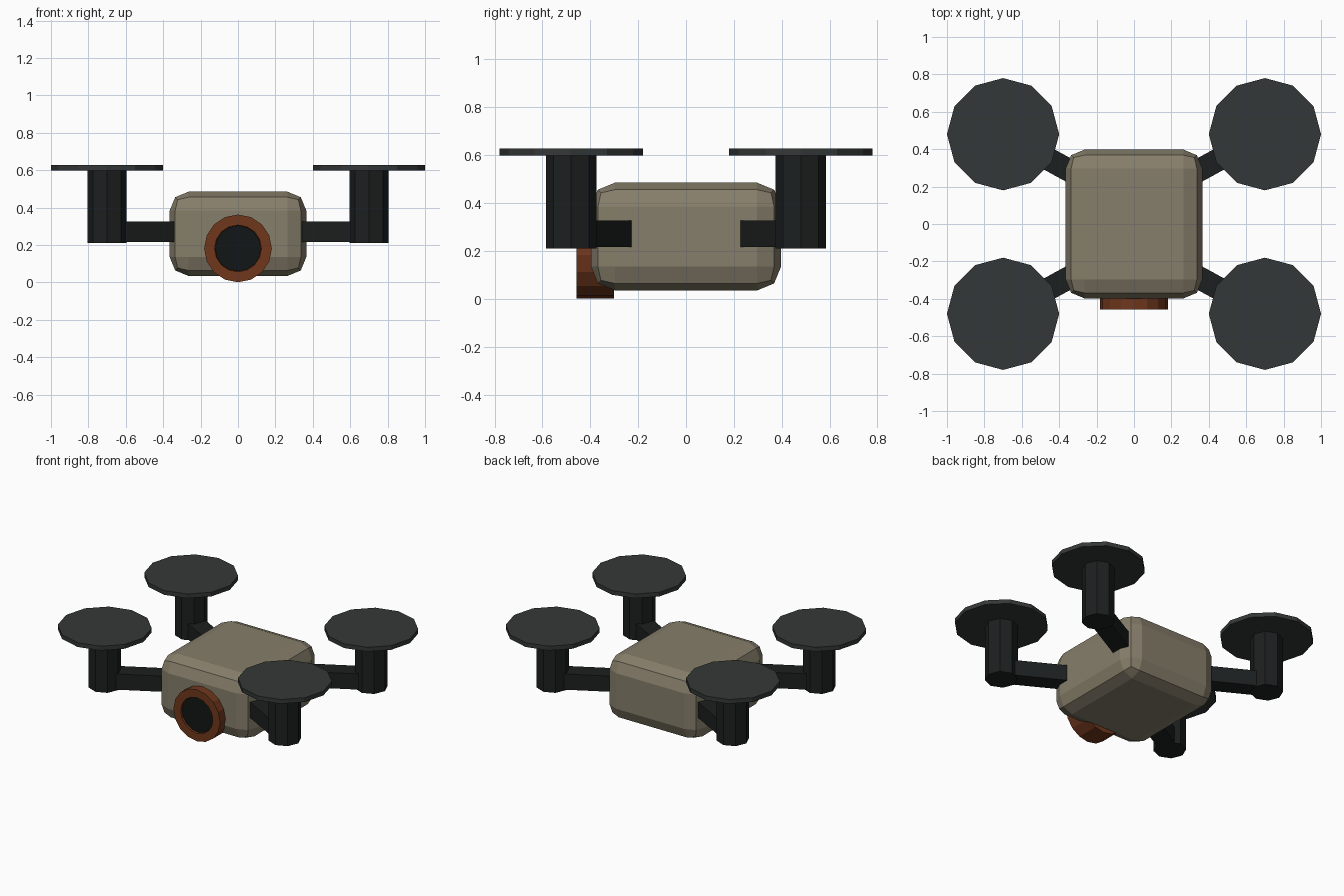
import bpy, bmesh
from math import pi, atan2, hypot
from mathutils import Vector

if "Cube" in bpy.data.objects:
    bpy.data.objects.remove(bpy.data.objects["Cube"])


def material(name, rgb):
    m = bpy.data.materials.new(name)
    m.diffuse_color = (*rgb, 1)
    m.use_nodes = True
    m.node_tree.nodes["Principled BSDF"].inputs["Base Color"].default_value = m.diffuse_color
    return m


SHELL = material("shell_tan", (0.24, 0.21, 0.145))
DARK = material("frame_black", (0.012, 0.014, 0.014))
BLADE = material("rotor_grey", (0.034, 0.039, 0.038))
RUST = material("rust_orange", (0.16, 0.038, 0.012))
GLASS = material("lens_black", (0.006, 0.008, 0.008))


def finish(name, mat):
    ob = bpy.context.object
    ob.name = name
    ob.data.materials.append(mat)
    return ob


def box(name, loc, size, mat, yaw=0):
    bpy.ops.mesh.primitive_cube_add(size=1, location=loc, rotation=(0, 0, yaw))
    ob = finish(name, mat)
    ob.scale = size
    bpy.ops.object.transform_apply(location=False, rotation=False, scale=True)
    return ob


def cylinder(name, loc, radius, depth, sides, mat, rot=(0, 0, 0)):
    bpy.ops.mesh.primitive_cylinder_add(vertices=sides, radius=radius, depth=depth,
                                        location=loc, rotation=rot)
    return finish(name, mat)


# Body: chamfered block
body = box("body", (0, 0, 0.26), (0.73, 0.795, 0.45), SHELL)
bevel = body.modifiers.new("rounded_edges", 'BEVEL')
bevel.width = 0.1
bevel.segments = 2

# Four arms, each with a motor post and a rotor disc
for sx, xn in ((1, "right"), (-1, "left")):
    for sy, yn in ((1, "back"), (-1, "front")):
        tag = f"{yn}_{xn}"
        inner = Vector((0.28 * sx, 0.25 * sy, 0.272))
        outer = Vector((0.70 * sx, 0.48 * sy, 0.272))
        d = outer - inner
        box("arm_" + tag, (inner + outer) / 2, (hypot(d.x, d.y), 0.122, 0.11),
            DARK, atan2(d.y, d.x))
        cylinder("motor_" + tag, (outer.x, outer.y, 0.405), 0.105, 0.39, 8, DARK)
        cylinder("rotor_" + tag, (outer.x, outer.y, 0.614), 0.3, 0.03, 12, BLADE)

# Camera housing: front face inset and pushed back to leave a rim
housing = cylinder("camera_housing", (0, -0.379, 0.182), 0.181, 0.158, 16, RUST,
                   (pi / 2, 0, 0))
bm = bmesh.new()
bm.from_mesh(housing.data)
front = max(bm.faces, key=lambda f: f.normal.z)
bmesh.ops.inset_region(bm, faces=[front], thickness=0.056)
bmesh.ops.inset_region(bm, faces=[front], thickness=0.002, depth=-0.02)
bm.to_mesh(housing.data)
bm.free()

# Lens sitting in the recess
cylinder("camera_lens", (0, -0.437, 0.182), 0.122, 0.02, 16, GLASS, (pi / 2, 0, 0))
